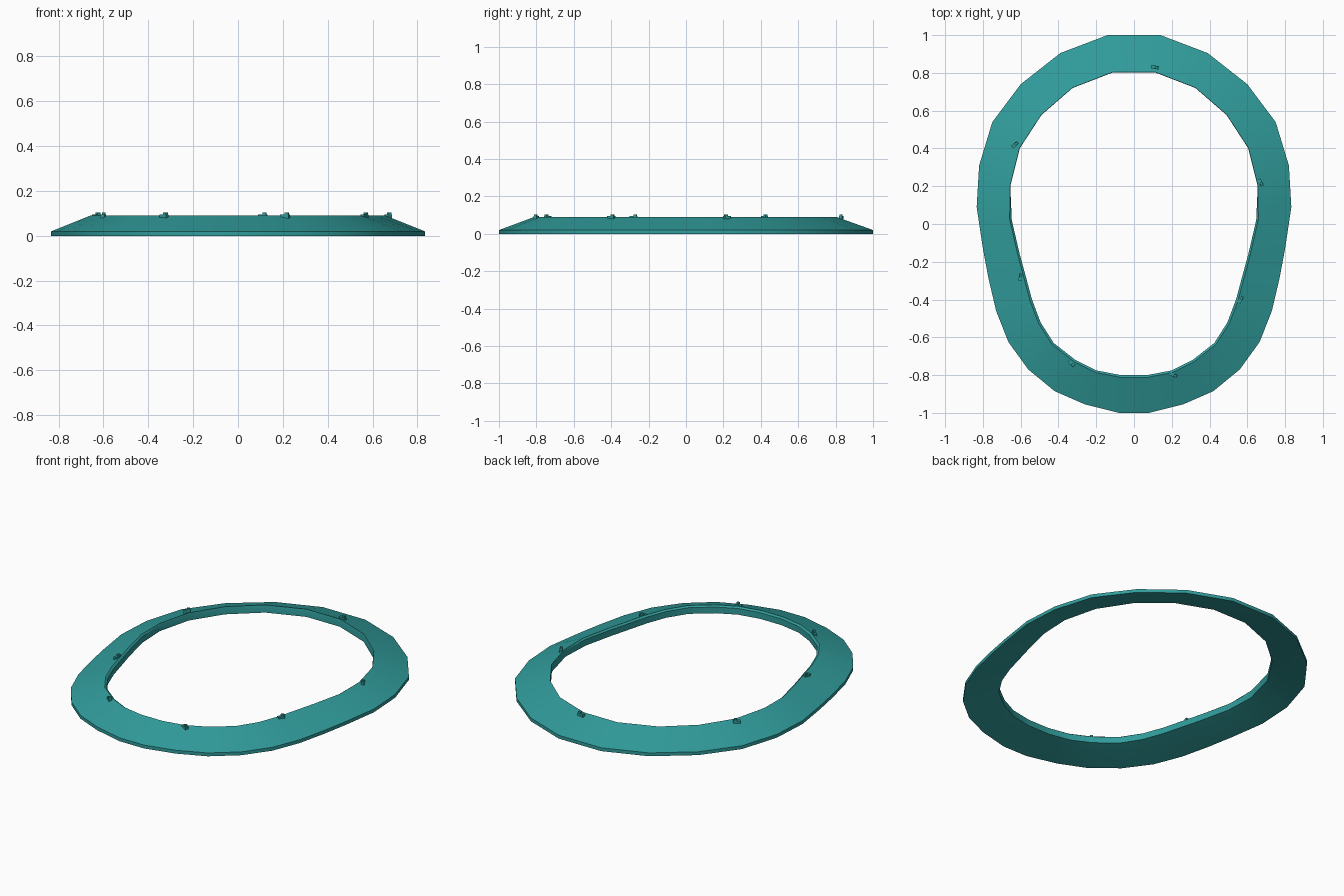
import bpy
import bmesh
import math
from mathutils import Vector

cube = bpy.data.objects.get("Cube")
if cube:
    bpy.data.objects.remove(cube, do_unlink=True)

teal = bpy.data.materials.new("teal")
teal.use_nodes = True
colour = (0.03, 0.335, 0.33, 1)
teal.diffuse_color = colour
teal.node_tree.nodes["Principled BSDF"].inputs["Base Color"].default_value = colour


def make_object(name, bm):
    bmesh.ops.recalc_face_normals(bm, faces=bm.faces[:])
    mesh = bpy.data.meshes.new(name)
    bm.to_mesh(mesh)
    bm.free()
    mesh.materials.append(teal)
    obj = bpy.data.objects.new(name, mesh)
    bpy.context.collection.objects.link(obj)
    return obj


def mirrored(half):
    return [Vector(p) for p in half] + [Vector((-x, y)) for x, y in reversed(half)]


# Egg-shaped outlines, half of each from back to front
outer = mirrored([(.14, 1), (.39, .905), (.6, .74), (.75, .54), (.82, .31),
                  (.833, .09), (.8, -.13), (.77, -.29), (.73, -.46), (.665, -.625),
                  (.56, -.77), (.42, -.885), (.26, -.955), (.08, -1)])
inner = mirrored([(.11, .803), (.325, .72), (.49, .577), (.605, .4), (.655, .2),
                  (.647, .02), (.605, -.16), (.575, -.27), (.54, -.4), (.495, -.52),
                  (.425, -.63), (.31, -.72), (.2, -.775), (.07, -.8)])

# Sloping ring with a thin outer rim, an inner wall and a hollow underside
bm = bmesh.new()
rows = []
for a, b in zip(outer, inner):
    lip = 0.06 if b.y < 0.1 else 0.01
    section = [(0, 0), (0, .02), (1 - lip, .09), (1, .082), (1, .045), (.6, .025)]
    rows.append([bm.verts.new((*a.lerp(b, t), z)) for t, z in section])
for i, row in enumerate(rows):
    nxt = rows[(i + 1) % len(rows)]
    for j in range(len(row)):
        k = (j + 1) % len(row)
        bm.faces.new((row[j], nxt[j], nxt[k], row[k]))
ring = make_object("ring", bm)
bpy.context.view_layer.objects.active = ring
ring.select_set(True)
bpy.ops.object.shade_smooth_by_angle(angle=math.radians(35))

# Small clips along the inner edge: a flat tab with a raised nub
clips = [(.11, .83, -10), (-.63, .42, 40), (.67, .22, -60), (-.6, -.28, 80),
         (.565, -.4, 60), (-.33, -.74, -40), (.21, -.8, -20)]


def add_block(bm, size, centre):
    verts = bmesh.ops.create_cube(bm, size=1)["verts"]
    bmesh.ops.scale(bm, vec=size, verts=verts)
    bmesh.ops.translate(bm, vec=centre, verts=verts)


for number, (x, y, angle) in enumerate(clips, 1):
    bm = bmesh.new()
    add_block(bm, (.04, .018, .016), (0, 0, 0))
    add_block(bm, (.016, .014, .012), (.008, 0, .012))
    clip = make_object(f"clip_{number}", bm)
    clip.location = (x, y, .086)
    clip.rotation_euler.z = math.radians(angle)
